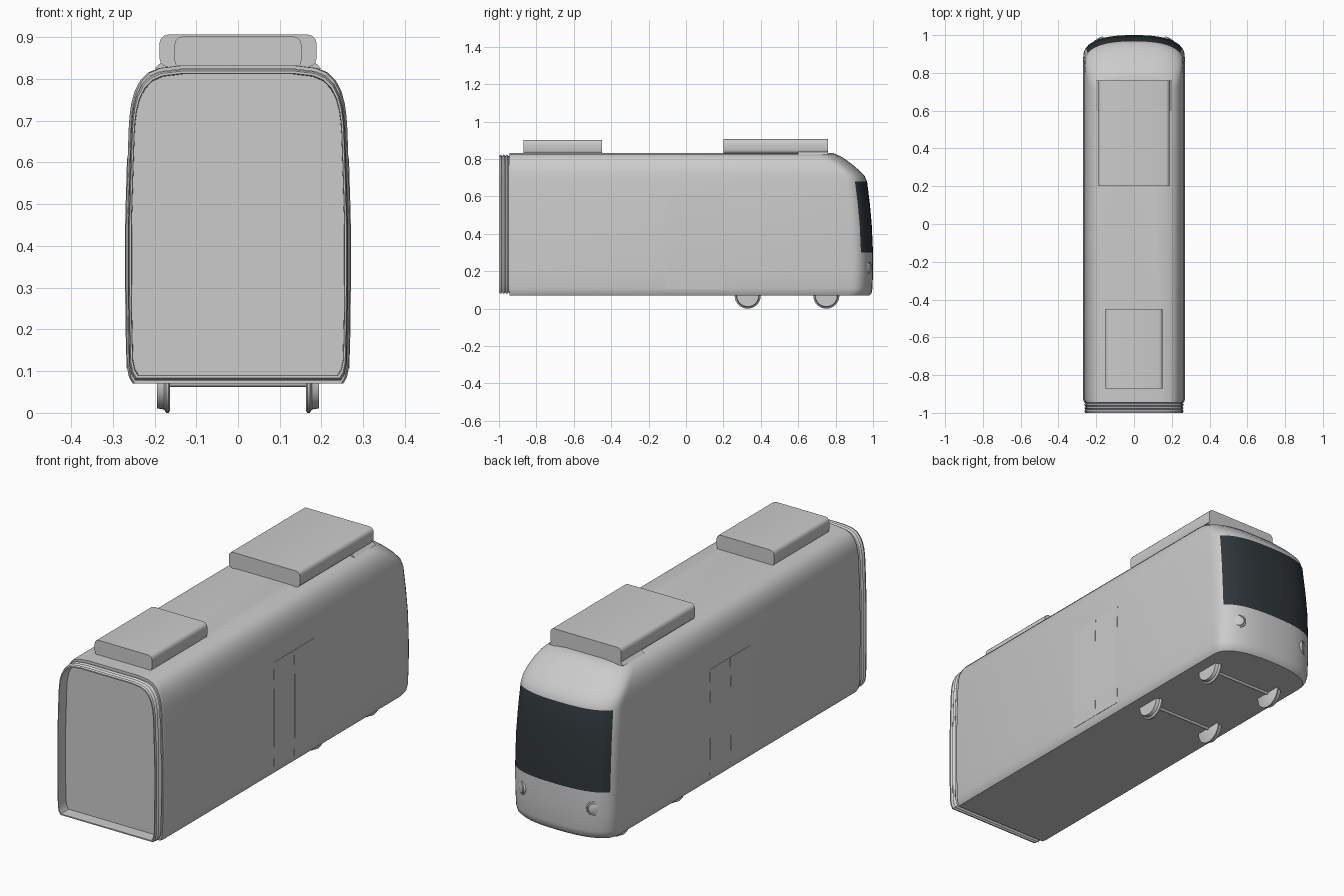
import bpy, bmesh, math
from mathutils import Vector

if "Cube" in bpy.data.objects:
    bpy.data.objects.remove(bpy.data.objects["Cube"], do_unlink=True)


def material(name, rgb):
    m = bpy.data.materials.new(name)
    m.use_nodes = True
    m.diffuse_color = (*rgb, 1)
    m.node_tree.nodes["Principled BSDF"].inputs["Base Color"].default_value = (*rgb, 1)
    return m


GREY = material("light grey", (0.6, 0.6, 0.6))
GLASS = material("dark glass", (0.028, 0.036, 0.042))


def finish(name, bm, smooth=35):
    bmesh.ops.recalc_face_normals(bm, faces=bm.faces)
    mesh = bpy.data.meshes.new(name)
    bm.to_mesh(mesh)
    bm.free()
    ob = bpy.data.objects.new(name, mesh)
    bpy.context.collection.objects.link(ob)
    mesh.materials.append(GREY)
    mesh.materials.append(GLASS)
    bpy.ops.object.select_all(action="DESELECT")
    bpy.context.view_layer.objects.active = ob
    ob.select_set(True)
    bpy.ops.object.shade_smooth_by_angle(angle=math.radians(smooth))
    return ob


def loft(name, rings, caps=True, rule=None, smooth=35):
    """Skin closed rings of equal length; rule(ring, point) marks glass faces."""
    bm = bmesh.new()
    rows = [[bm.verts.new(p) for p in r] for r in rings]
    n = len(rings[0])
    for k in range(len(rows) - 1):
        for i in range(n):
            j = (i + 1) % n
            f = bm.faces.new((rows[k][i], rows[k][j], rows[k + 1][j], rows[k + 1][i]))
            if rule and rule(k, i):
                f.material_index = 1
    if caps:
        bm.faces.new(rows[0])
        bm.faces.new(rows[-1])
    return finish(name, bm, smooth)


def prism(name, pts, y0, y1):
    return loft(name, [[(x, y, z) for x, z in pts] for y in (y0, y1)])


# Height, half width and nose reach of the shell
LEVELS = [
    (0.07, 0.252, 0.98), (0.085, 0.261, 0.993), (0.11, 0.266, 0.997),
    (0.2, 0.268, 1.0), (0.30, 0.269, 1.0), (0.45, 0.269, 0.993),
    (0.56, 0.266, 0.983), (0.68, 0.262, 0.968), (0.71, 0.26, 0.955),
    (0.74, 0.256, 0.925), (0.77, 0.248, 0.89), (0.795, 0.235, 0.857),
    (0.815, 0.216, 0.825), (0.826, 0.19, 0.8), (0.832, 0.14, 0.785)]
REAR, DEPTH, SEG = -0.945, 0.12, 24


def width_at(z):
    for (z0, w0, _), (z1, w1, _) in zip(LEVELS, LEVELS[1:]):
        if z <= z1:
            return w0 + (w1 - w0) * (z - z0) / (z1 - z0)
    return LEVELS[-1][1]


def plan(z, w, nose):
    arc = []
    for i in range(SEG + 1):
        t = math.pi * i / SEG
        c, s = math.cos(t), max(0, math.sin(t))
        arc.append((math.copysign(abs(c) ** 0.8, c) * w, nose - DEPTH + DEPTH * s ** 0.8, z))
    return [(w - 0.005, REAR, z), (w, REAR + 0.015, z)] + arc + \
           [(-w, REAR + 0.015, z), (-w + 0.005, REAR, z)]


# Shell with wraparound windscreen
glass_rows = [k for k, lv in enumerate(LEVELS) if 0.29 < lv[0] < 0.67]
loft("body_shell", [plan(*lv) for lv in LEVELS],
     rule=lambda k, i: k in glass_rows and 5 <= i < SEG - 1)

# Open ribbed connecting bellows at the coupled end
half = [(w, z) for z, w, _ in LEVELS]
section = half + [(-x, z) for x, z in reversed(half)]
steps = [(-0.94, 0.975), (-0.95, 0.955), (-0.957, 0.98), (-0.966, 0.955),
         (-0.974, 0.98), (-0.983, 0.955), (-0.99, 0.975), (-1.0, 0.965),
         (-1.0, 0.95), (-0.945, 0.945)]
loft("connecting_bellows",
     [[(x * s, y, 0.455 + (z - 0.455) * s) for x, z in section] for y, s in steps],
     caps=False)


# Roof equipment housings with rounded long edges
def housing(name, hw, z0, z1, y0, y1, r=0.02):
    pts = []
    for cx, cz, a in ((hw - r, z1 - r, 0), (r - hw, z1 - r, 90),
                      (r - hw, z0 + r, 180), (hw - r, z0 + r, 270)):
        for k in range(4):
            t = math.radians(a + 30 * k)
            pts.append((cx + r * math.cos(t), cz + r * math.sin(t)))
    prism(name, pts, y0, y1)


housing("roof_housing_coupled_end", 0.152, 0.825, 0.902, -0.87, -0.45)
housing("roof_housing_cab_end", 0.188, 0.829, 0.906, 0.2, 0.76)

for side, label in ((1, "left"), (-1, "right")):
    # Double door leaves following the side curve
    zs = (0.106, 0.2, 0.3, 0.45, 0.56, 0.61)
    outer = [(side * (width_at(z) + 0.0015), z) for z in zs]
    inner = [(side * (width_at(z) - 0.003), z) for z in reversed(zs)]
    for n, (y0, y1) in enumerate(((-0.11, 0.044), (0.046, 0.2))):
        prism(f"{label}_door_leaf_{n + 1}", outer + inner, y0, y1)

    # Bracket under the cab end housing
    prism(f"{label}_housing_bracket",
          [(side * x, z) for x, z in ((0.14, 0.82), (0.2, 0.825), (0.18, 0.843), (0.14, 0.843))],
          0.6, 0.76)

    # Headlight with a raised rim, facing along the nose corner
    normal = Vector((side * 0.55, 0.83, 0)).normalized()
    turn = normal.to_track_quat("Z", "Y")
    centre = Vector((side * 0.192, 0.972, 0.22))
    lamp = [(0.034, -0.02), (0.034, 0.004), (0.029, 0.005), (0.027, 0.001), (0.024, 0.005), (0.012, 0.008)]
    loft(f"{label}_headlight", [
        [centre + turn @ Vector((r * math.cos(k * math.pi / 12), r * math.sin(k * math.pi / 12), h))
         for k in range(24)] for r, h in lamp])


# Flanged wheels and axles
def turned(name, profile, y, z, count=32):
    loft(name, [[(x, y + r * math.cos(math.tau * k / count), z + r * math.sin(math.tau * k / count))
                 for k in range(count)] for x, r in profile])


for y, end in ((0.33, "rear"), (0.75, "front")):
    for side, label in ((1, "left"), (-1, "right")):
        turned(f"{label}_{end}_wheel",
               [(side * x, r) for x, r in ((0.163, 0.064), (0.166, 0.07), (0.172, 0.07),
                                          (0.177, 0.062), (0.194, 0.059), (0.194, 0.04))], y, 0.07)
    turned(f"{end}_axle", [(-0.165, 0.008), (0.165, 0.008)], y, 0.07, 12)
